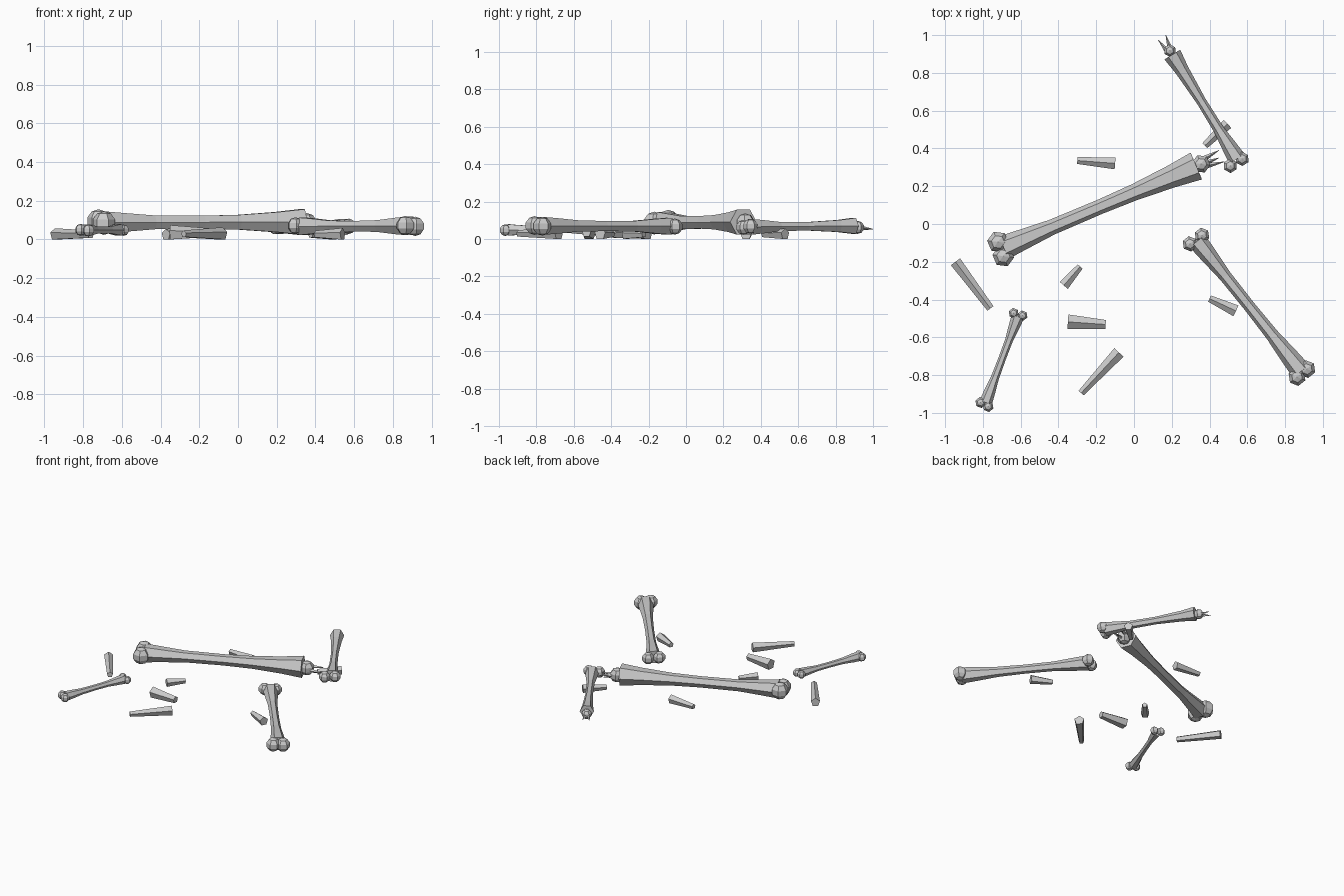
import bpy, bmesh, math
from mathutils import Vector, Matrix

mat = bpy.data.materials.new("bone_grey")
mat.diffuse_color = (0.6, 0.6, 0.6, 1)


def tube(bm, a, b, profile, sides=6, phase=0.0):
    """Faceted tube from a to b; profile is a list of (fraction, radius)."""
    a, b = Vector(a), Vector(b)
    d = (b - a).normalized()
    side = d.cross(Vector((0, 0, 1))).normalized()
    up = side.cross(d)
    rings = []
    for t, r in profile:
        c = a.lerp(b, t)
        ring = []
        for i in range(sides):
            w = phase + 2 * math.pi * i / sides
            ring.append(bm.verts.new(c + side * (r * math.cos(w)) + up * (r * math.sin(w))))
        rings.append(ring)
    for p, q in zip(rings, rings[1:]):
        for i in range(sides):
            j = (i + 1) % sides
            bm.faces.new((p[i], p[j], q[j], q[i]))
    bm.faces.new(rings[0][::-1])
    bm.faces.new(rings[-1])


def knob(bm, c, r, yaw=0.0, rz=None):
    """Six-sided knuckle ball."""
    m = (Matrix.Translation(c) @ Matrix.Rotation(yaw, 4, 'Z')
         @ Matrix.Diagonal((r, r, rz or r, 1)))
    bmesh.ops.create_uvsphere(bm, u_segments=6, v_segments=5, radius=1, matrix=m)


def finish(name, bm):
    bmesh.ops.recalc_face_normals(bm, faces=bm.faces)
    me = bpy.data.meshes.new(name)
    bm.to_mesh(me)
    bm.free()
    me.materials.append(mat)
    bpy.context.collection.objects.link(bpy.data.objects.new(name, me))


def bone(name, a, b, profile, knobs, plug=None, spikes=()):
    bm = bmesh.new()
    tube(bm, a, b, profile)
    yaw = math.atan2(b[1] - a[1], b[0] - a[0])
    for x, y, z, r in knobs:
        knob(bm, (x, y, z), r, yaw)
    if plug:
        x, y, z, r = plug
        knob(bm, (x, y, z), r, yaw)
        for base, tip, sr in spikes:
            tube(bm, base, tip, [(0, sr), (1, 0.001)], 4)
    finish(name, bm)


# Large broken bone
bone("large_broken_bone", (-0.69, -0.125, 0.088), (0.33, 0.307, 0.09),
     [(0, 0.065), (0.1, 0.055), (0.25, 0.041), (0.5, 0.039), (0.68, 0.044), (0.87, 0.06), (1, 0.077)],
     [(-0.72, -0.095, 0.095, 0.061), (-0.692, -0.17, 0.085, 0.061)],
     (0.355, 0.318, 0.085, 0.052),
     [((0.36, 0.34, 0.09), (0.45, 0.39, 0.085), 0.017),
      ((0.37, 0.305, 0.08), (0.48, 0.33, 0.075), 0.017),
      ((0.37, 0.32, 0.07), (0.45, 0.35, 0.055), 0.015)])

# Medium broken bone
bone("medium_broken_bone", (0.545, 0.345, 0.065), (0.203, 0.897, 0.07),
     [(0, 0.048), (0.12, 0.04), (0.28, 0.028), (0.55, 0.026), (0.85, 0.037), (1, 0.049)],
     [(0.572, 0.345, 0.068, 0.04), (0.51, 0.308, 0.062, 0.04)],
     (0.19, 0.918, 0.062, 0.035),
     [((0.19, 0.93, 0.06), (0.168, 1.0, 0.053), 0.013),
      ((0.172, 0.92, 0.06), (0.128, 0.975, 0.05), 0.013)])

# Whole bone with knuckles at both ends
bone("medium_whole_bone", (0.335, -0.09, 0.068), (0.885, -0.78, 0.07),
     [(0, 0.052), (0.1, 0.046), (0.27, 0.033), (0.5, 0.031), (0.72, 0.035), (0.9, 0.049), (1, 0.055)],
     [(0.296, -0.105, 0.072, 0.043), (0.36, -0.06, 0.066, 0.043),
      (0.863, -0.81, 0.072, 0.05), (0.915, -0.768, 0.068, 0.05)])

# Small whole bone
bone("small_whole_bone", (-0.615, -0.49, 0.05), (-0.785, -0.945, 0.048),
     [(0, 0.034), (0.1, 0.03), (0.28, 0.021), (0.5, 0.02), (0.72, 0.022), (0.9, 0.031), (1, 0.034)],
     [(-0.637, -0.472, 0.052, 0.029), (-0.59, -0.485, 0.048, 0.029),
      (-0.812, -0.945, 0.05, 0.031), (-0.772, -0.966, 0.047, 0.031)])

# Loose splinters: start, end, start radius, end radius
splinters = [
    ((-0.945, -0.2), (-0.76, -0.447), 0.032, 0.021),
    ((-0.372, -0.325), (-0.285, -0.225), 0.03, 0.018),
    ((-0.35, -0.518), (-0.15, -0.532), 0.041, 0.025),
    ((-0.28, -0.895), (-0.08, -0.68), 0.019, 0.035),
    ((0.4, -0.395), (0.54, -0.46), 0.019, 0.033),
    ((-0.3, 0.336), (-0.1, 0.321), 0.019, 0.033),
    ((0.375, 0.415), (0.495, 0.53), 0.019, 0.031),
]
for n, (a, b, ra, rb) in enumerate(splinters, 1):
    bm = bmesh.new()
    z = 0.81 * max(ra, rb)
    tube(bm, (*a, z), (*b, z), [(0, ra), (1, rb)], 5, math.pi / 2)
    finish(f"splinter_{n}", bm)
